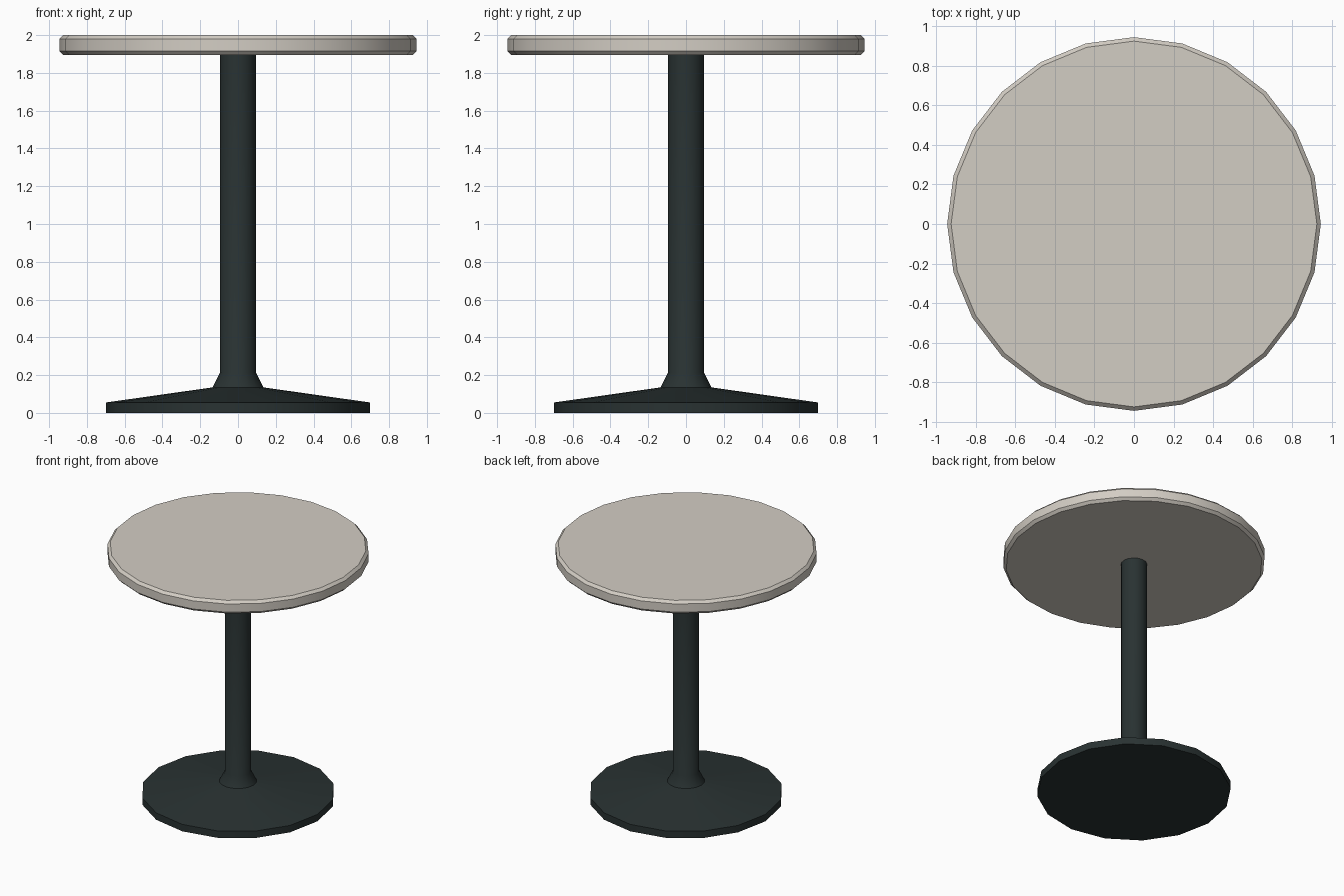
import bpy
import bmesh
from math import cos, sin, pi, radians

cube = bpy.data.objects.get("Cube")
if cube:
    bpy.data.objects.remove(cube, do_unlink=True)


def make_material(name, color):
    mat = bpy.data.materials.new(name)
    mat.use_nodes = True
    mat.diffuse_color = color
    bsdf = next(n for n in mat.node_tree.nodes if n.type == 'BSDF_PRINCIPLED')
    bsdf.inputs["Base Color"].default_value = color
    return mat


def lathe(name, profile, sides, mat):
    """Revolve (radius, height) points around z and cap both ends."""
    bm = bmesh.new()
    rings = [[bm.verts.new((r * cos(2 * pi * i / sides), r * sin(2 * pi * i / sides), z))
              for i in range(sides)] for r, z in profile]
    for low, high in zip(rings, rings[1:]):
        for i in range(sides):
            j = (i + 1) % sides
            bm.faces.new((low[i], low[j], high[j], high[i]))
    bm.faces.new(rings[0][::-1])
    bm.faces.new(rings[-1])
    mesh = bpy.data.meshes.new(name)
    bm.to_mesh(mesh)
    bm.free()
    mesh.materials.append(mat)
    obj = bpy.data.objects.new(name, mesh)
    bpy.context.collection.objects.link(obj)
    bpy.ops.object.select_all(action='DESELECT')
    obj.select_set(True)
    bpy.context.view_layer.objects.active = obj
    bpy.ops.object.shade_smooth_by_angle(angle=radians(30))
    return obj


stone = make_material("warm_grey_top", (0.65, 0.61, 0.55, 1))
metal = make_material("dark_metal", (0.022, 0.032, 0.032, 1))

# Foot, flared collar and column in one turned piece
lathe("pedestal", [(0.70, 0), (0.70, 0.055), (0.135, 0.135),
                   (0.095, 0.215), (0.095, 1.897)], 16, metal)

# Round top with chamfered rims
lathe("table_top", [(0.925, 1.895), (0.945, 1.915),
                    (0.945, 1.98), (0.925, 2.0)], 24, stone)
